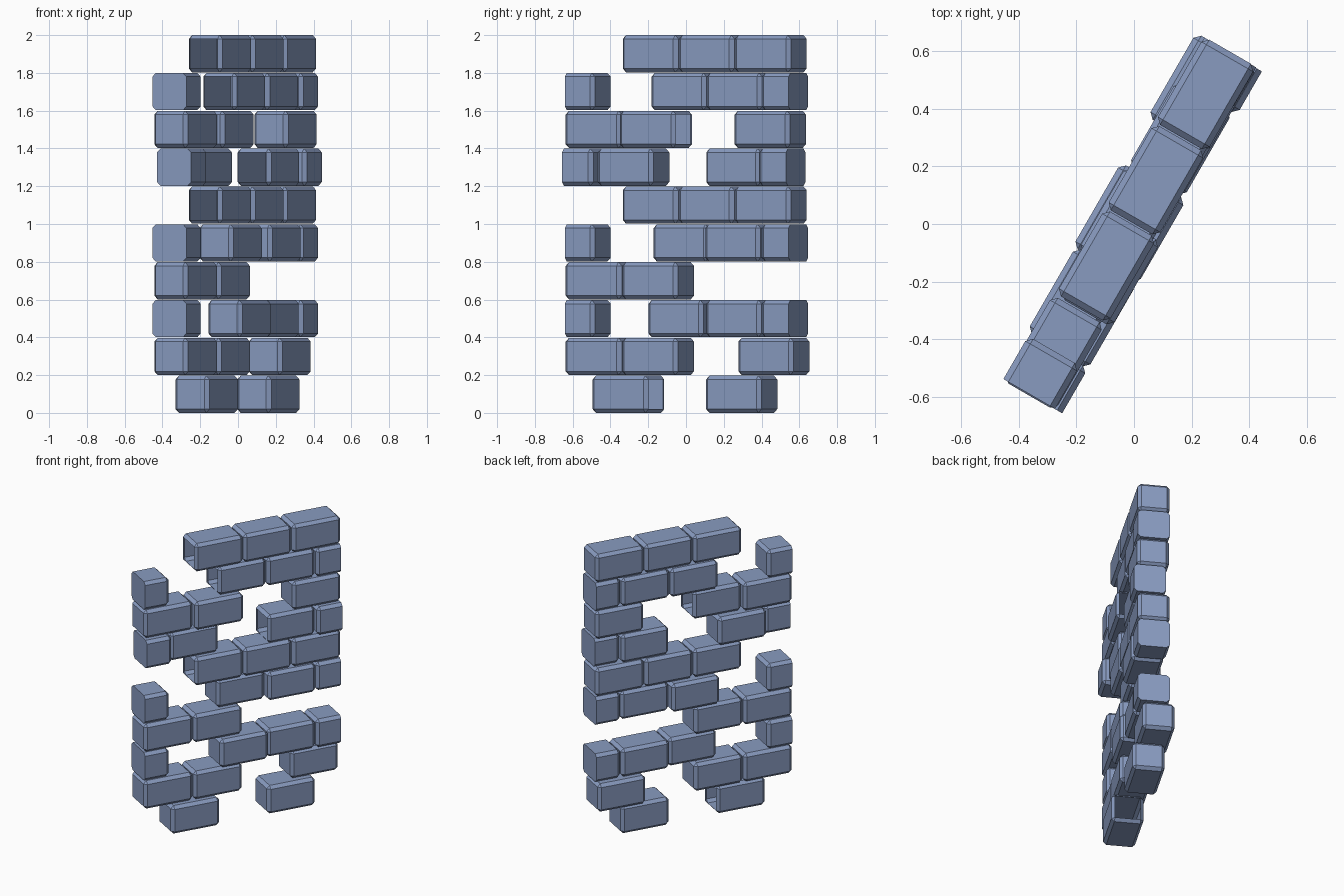
import bpy, bmesh, math
from mathutils import Matrix

if "Cube" in bpy.data.objects:
    bpy.data.objects.remove(bpy.data.objects["Cube"])

HEIGHT, THICK, CHAMFER = 0.197, 0.207, 0.02
PITCH = (2 - HEIGHT) / 9
TURN = Matrix.Rotation(math.radians(60), 4, 'Z')   # wall runs 60 degrees from x

stone = bpy.data.materials.new("stone")
stone.diffuse_color = (0.25, 0.33, 0.53, 1)
stone.use_nodes = True
stone.node_tree.nodes["Principled BSDF"].inputs["Base Color"].default_value = stone.diffuse_color


def brick(row, start, end, shift=0.0, open_end=0, cut_end=0):
    """Chamfered brick; shift moves it out of the wall face, open_end drops one
    end cap, cut_end leaves that end sawn flat without a chamfer."""
    bm = bmesh.new()
    bmesh.ops.create_cube(bm, size=1)
    bmesh.ops.scale(bm, vec=(end - start, THICK, HEIGHT), verts=bm.verts)
    edges = [e for e in bm.edges
             if not (cut_end and all(v.co.x * cut_end > 0 for v in e.verts))]
    bmesh.ops.bevel(bm, geom=edges, offset=CHAMFER, segments=1,
                    profile=0.5, affect='EDGES')
    bm.normal_update()
    if open_end:
        caps = [f for f in bm.faces if f.normal.x * open_end > 0.99]
        bmesh.ops.delete(bm, geom=caps, context='FACES')
    place = Matrix.Translation(((start + end) / 2, -shift, HEIGHT / 2 + row * PITCH))
    bm.transform(TURN @ place)
    mesh = bpy.data.meshes.new("brick")
    bm.to_mesh(mesh)
    bm.free()
    mesh.materials.append(stone)
    obj = bpy.data.objects.new(f"brick_row_{row}", mesh)
    bpy.context.collection.objects.link(obj)


# Bottom course: two separate bricks
brick(0, -0.517, -0.176, 0.009, 1)
brick(0, 0.167, 0.505, -0.008)

# Courses whose left side is two full bricks
for row, shift, open_end in ((1, -0.015, 0), (3, -0.015, 0), (7, 0.008, 1)):
    brick(row, -0.697, -0.354, -0.017)
    brick(row, -0.349, -0.008, shift, open_end)
brick(1, 0.345, 0.682, -0.041)
brick(7, 0.343, 0.682, -0.005)

# Courses with half bricks, sawn flat, at both ends
for row, first, second, open_end in ((2, 0.012, -0.012, 0), (4, -0.042, 0.0, 0),
                                     (8, -0.02, -0.016, -1)):
    brick(row, -0.692, -0.520, -0.020, cut_end=-1)
    brick(row, -0.174, 0.162, first, open_end)
    brick(row, 0.167, 0.504, second)
    brick(row, 0.509, 0.682, -0.008, cut_end=1)

# Courses of three full bricks
for row in (5, 9):
    brick(row, -0.344, -0.004, -0.010, -1)
    brick(row, 0.001, 0.338, -0.010)
    brick(row, 0.343, 0.684, -0.010)

# Uneven course with a gap in the middle
brick(6, -0.693, -0.513, 0.009, cut_end=-1)
brick(6, -0.508, -0.169, -0.032)
brick(6, 0.168, 0.501, -0.007, -1)
brick(6, 0.506, 0.680, 0.016, cut_end=1)
